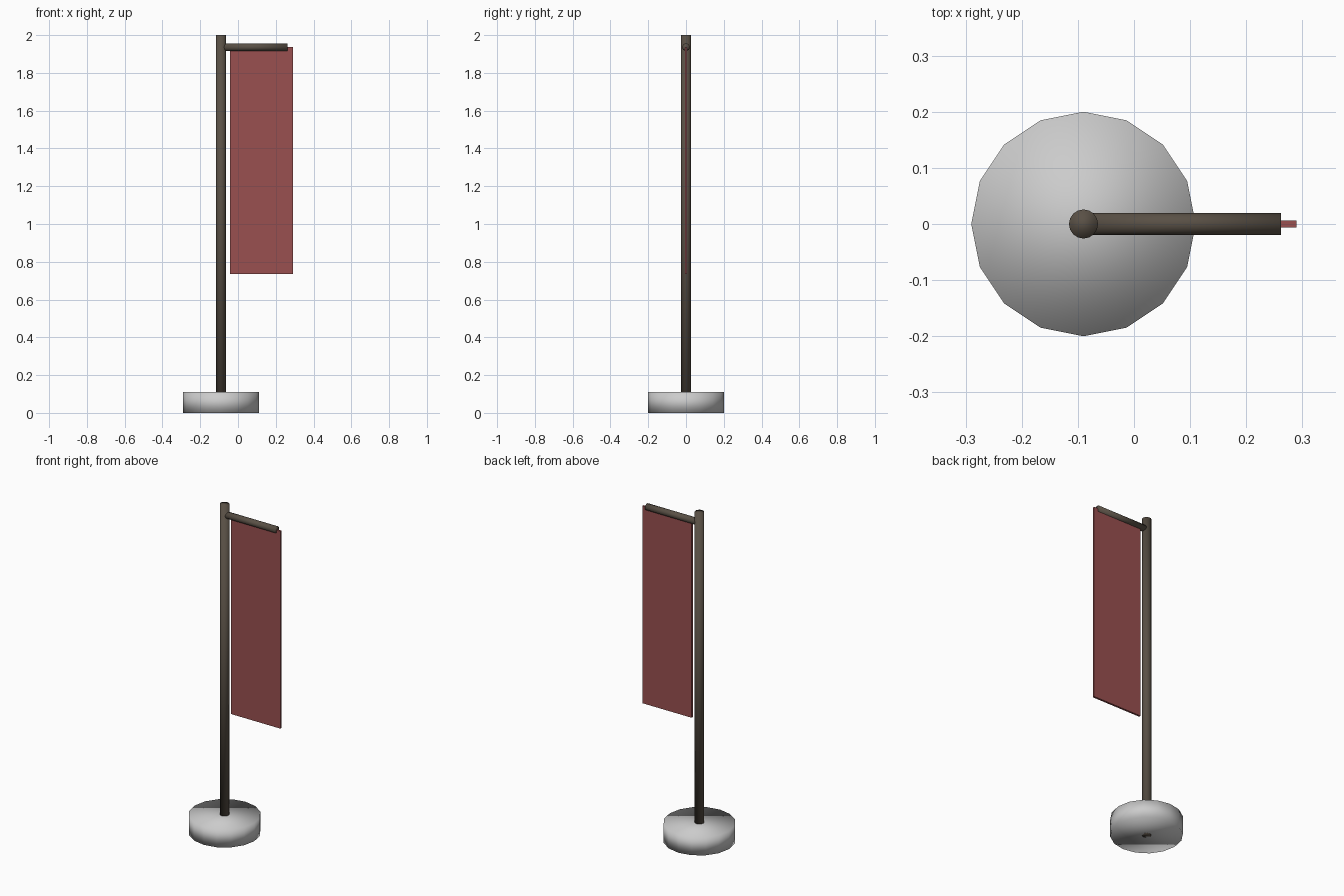
import bpy
from math import pi

if "Cube" in bpy.data.objects:
    bpy.data.objects.remove(bpy.data.objects["Cube"])

POLE_X = -0.09


def material(name, color):
    mat = bpy.data.materials.new(name)
    mat.diffuse_color = (*color, 1)
    mat.use_nodes = True
    mat.node_tree.nodes["Principled BSDF"].inputs["Base Color"].default_value = mat.diffuse_color
    return mat


def cylinder(name, radius, length, location, sides=16, rotation=(0, 0, 0), mat=None):
    bpy.ops.mesh.primitive_cylinder_add(vertices=sides, radius=radius, depth=length,
                                        location=location, rotation=rotation)
    obj = bpy.context.object
    obj.name = name
    bpy.ops.object.shade_smooth()
    if mat:
        obj.data.materials.append(mat)
    return obj


wood = material("dark_wood", (0.10, 0.08, 0.06))
cloth = material("red_cloth", (0.32, 0.08, 0.08))

# Round weighted base
cylinder("base", 0.2, 0.11, (POLE_X, 0, 0.055))

# Upright pole, running through the base to the ground
cylinder("pole", 0.026, 2.0, (POLE_X, 0, 1.0), mat=wood)

# Horizontal arm, starting inside the pole
arm_end = 0.262
cylinder("arm", 0.02, arm_end - POLE_X, ((arm_end + POLE_X) / 2, 0, 1.936),
         rotation=(0, pi / 2, 0), mat=wood)

# Thin hanging banner, top edge buried in the arm
x0, x1, z0, z1 = -0.042, 0.29, 0.735, 1.936
bpy.ops.mesh.primitive_cube_add(size=1, location=((x0 + x1) / 2, 0, (z0 + z1) / 2))
banner = bpy.context.object
banner.name = "banner"
banner.scale = (x1 - x0, 0.012, z1 - z0)
bpy.ops.object.transform_apply(location=False, rotation=False, scale=True)
banner.data.materials.append(cloth)
